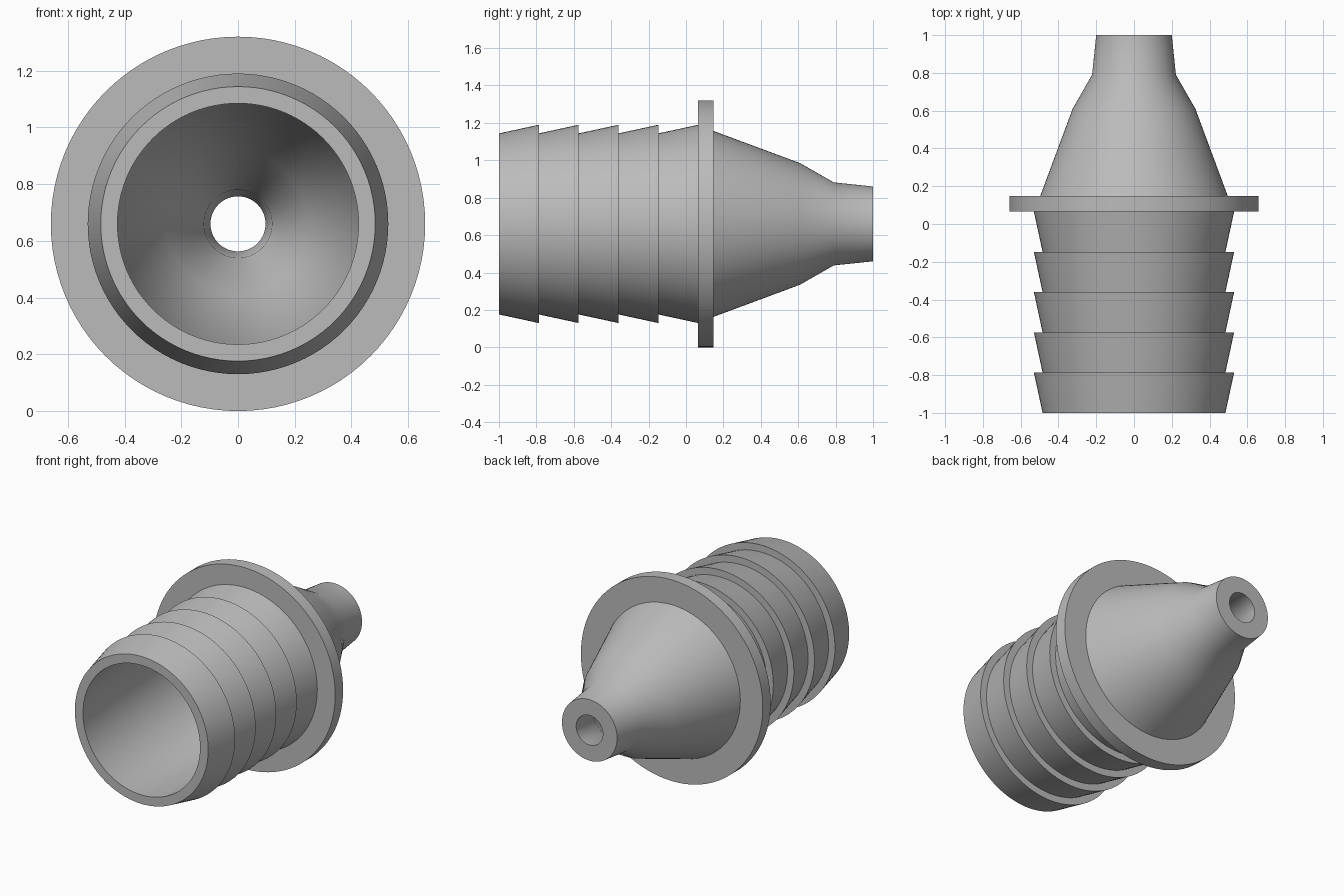
import bpy, math

cube = bpy.data.objects.get("Cube")
if cube:
    bpy.data.objects.remove(cube, do_unlink=True)

SEGMENTS = 96
AXIS_Z = 0.66

grey = bpy.data.materials.new("plain_grey")
grey.use_nodes = True
colour = (0.5, 0.5, 0.5, 1)
grey.diffuse_color = colour
grey.node_tree.nodes["Principled BSDF"].inputs["Base Color"].default_value = colour


def lathe(name, profile):
    """Spin a closed (y, radius) profile about the lengthwise axis."""
    n = len(profile)
    verts = []
    for s in range(SEGMENTS):
        a = 2 * math.pi * s / SEGMENTS
        verts += [(r * math.sin(a), y, AXIS_Z + r * math.cos(a)) for y, r in profile]
    faces = []
    for s in range(SEGMENTS):
        t = (s + 1) % SEGMENTS
        for i in range(n):
            j = (i + 1) % n
            faces.append((s * n + i, s * n + j, t * n + j, t * n + i))
    mesh = bpy.data.meshes.new(name)
    mesh.from_pydata(verts, [], faces)
    mesh.materials.append(grey)
    obj = bpy.data.objects.new(name, mesh)
    bpy.context.collection.objects.link(obj)
    bpy.ops.object.select_all(action="DESELECT")
    obj.select_set(True)
    bpy.context.view_layer.objects.active = obj
    # Make the normals face outwards
    bpy.ops.object.mode_set(mode="EDIT")
    bpy.ops.mesh.select_all(action="SELECT")
    bpy.ops.mesh.normals_make_consistent(inside=False)
    bpy.ops.object.mode_set(mode="OBJECT")
    bpy.ops.object.shade_smooth_by_angle(angle=math.radians(30))
    return obj


# Barbed hose end: five flared rings
FLANGE_FRONT, FLANGE_BACK = 0.065, 0.147
pitch = (FLANGE_FRONT + 1) / 5
profile = []
for k in range(5):
    profile += [(-1 + k * pitch, 0.484), (-1 + (k + 1) * pitch, 0.53)]

# Stop flange
profile += [(FLANGE_FRONT, 0.66), (FLANGE_BACK, 0.66)]

# Tapering cone and narrow spout
profile += [(FLANGE_BACK, 0.497), (0.61, 0.325), (0.79, 0.222), (1, 0.2)]

# Hollow bore, from the spout back to the wide mouth
profile += [(1, 0.097), (0.79, 0.12), (0.6, 0.25), (FLANGE_BACK, 0.425), (-1, 0.425)]

lathe("hose_adapter", profile)
